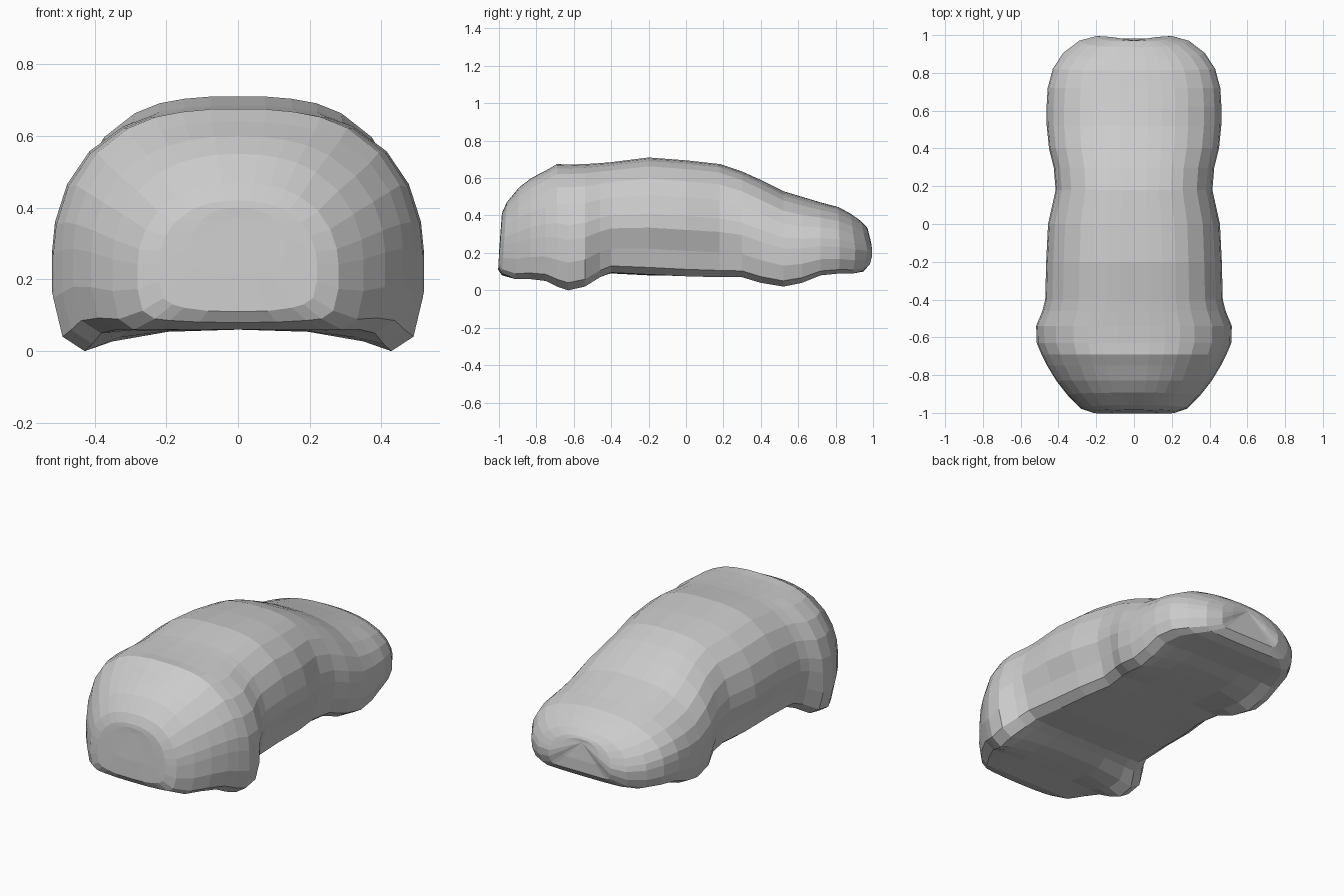
import bpy, bmesh

cube = bpy.data.objects.get("Cube")
if cube:
    bpy.data.objects.remove(cube)

# Stations along the length: y, half width, top, lower edge, belly height
STATIONS = [
    (-.985, .22, .42, .13, .11), (-.965, .28, .47, .09, .08), (-.9, .35, .55, .06, .06),
    (-.83, .41, .6, .06, .06), (-.75, .46, .64, .05, .06), (-.69, .49, .675, .02, .06),
    (-.63, .515, .672, 0, .06), (-.54, .518, .675, .02, .06), (-.46, .485, .68, .07, .08),
    (-.4, .47, .685, .095, .09), (-.2, .465, .71, .085, .08), (0, .455, .695, .075, .08),
    (.18, .415, .675, .07, .08), (.3, .425, .635, .07, .08), (.4, .45, .59, .04, .08),
    (.52, .462, .53, .02, .08), (.62, .463, .5, .04, .08), (.72, .457, .47, .08, .09),
    (.82, .43, .445, .09, .09), (.9, .375, .41, .09, .09), (.96, .29, .37, .105, .1),
    (.985, .2, .34, .14, .14)]

# Half section: width share with height share, then belly share
UPPER = [(0, 1), (.16, 1), (.32, .99), (.47, .97), (.62, .925), (.8, .82), (.92, .68),
         (.985, .52), (1, .4), (1, .22), (.95, .06), (.83, 0)]
BELLY = [(.68, .45), (.38, .9), (0, 1)]


def half_section(y, width, top, low, belly):
    waist = max(0, 1 - abs(y + .08) / .42) ** .4
    # Nose and tail have rounder shoulders than the cabin
    rounding = min(1, max(0, (y - .2) / .4, (-y - .65) / .2))
    points = []
    for u, v in UPPER:
        if v > .4:
            oval = .4 + .6 * (1 - u ** 2) ** .5
            v += (oval - v) * .5 * rounding
        tuck = 1 - .1 * waist * (v < .3)
        points.append((u * width * tuck, low + v * (top - low)))
    for u, s in BELLY:
        points.append((u * width * (1 - .1 * waist), low + s * (belly - low)))
    return points


def lean(y, z):
    # Nose leans back gently, tail slopes forward above and below its bumper
    nose = max(0, (-y - .8) / .2)
    tail = max(0, (y - .8) / .2)
    slope = -.27 * max(0, z - .2) - .3 * max(0, .2 - z)
    return y + nose * (.08 * (z - .22) - .012) + tail * (slope + .016)


# Shell lofted through mirrored sections
bm = bmesh.new()
rings = []
for y, *size in STATIONS:
    half = half_section(y, *size)
    loop = half + [(-x, z) for x, z in half[-2:0:-1]]
    rings.append([bm.verts.new((x, lean(y, z), z)) for x, z in loop])
count = len(rings[0])


def bridge(a, b):
    for i in range(count):
        j = (i + 1) % count
        bm.faces.new((a[i], a[j], b[j], b[i]))


for a, b in zip(rings, rings[1:]):
    bridge(a, b)


# Nose and tail closed by a shallow inner ring and a fan
def close_end(ring, pole, bulge):
    centre = bm.verts.new(pole)
    inner = [bm.verts.new(v.co.lerp(centre.co, .4)) for v in ring]
    for v in inner:
        v.co.y += bulge
    bridge(ring, inner)
    for i in range(count):
        bm.faces.new((inner[i], inner[(i + 1) % count], centre))


close_end(rings[0], (0, -.986, .37), -.002)
close_end(rings[-1], (0, .972, .31), .004)
bmesh.ops.recalc_face_normals(bm, faces=bm.faces)

mesh = bpy.data.meshes.new("car_body")
bm.to_mesh(mesh)
bm.free()
body = bpy.data.objects.new("car_body", mesh)
bpy.context.collection.objects.link(body)

# Plain grey finish
grey = bpy.data.materials.new("plain_grey")
grey.use_nodes = True
colour = (.6, .6, .6, 1)
grey.diffuse_color = colour
grey.node_tree.nodes["Principled BSDF"].inputs["Base Color"].default_value = colour
mesh.materials.append(grey)
